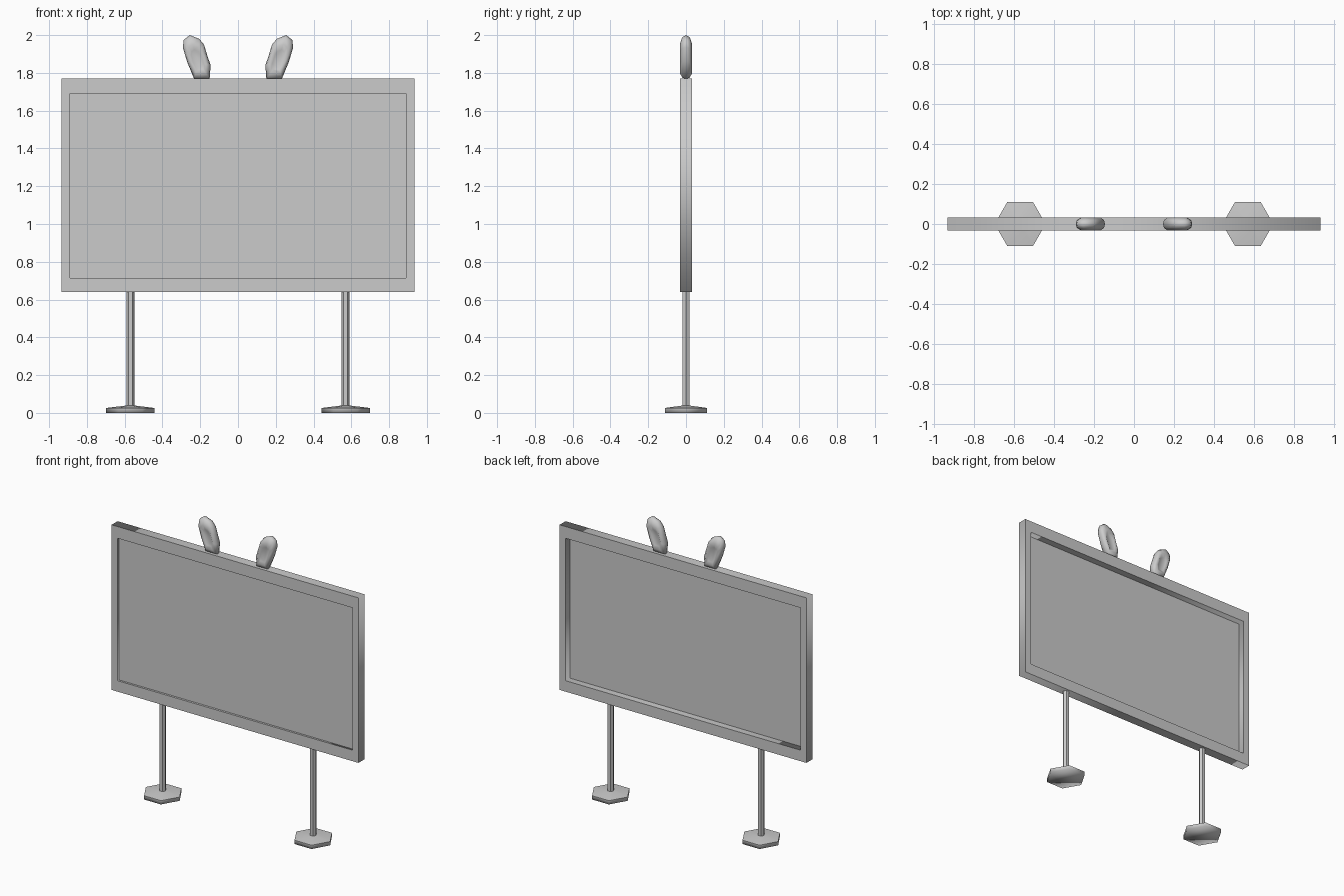
import bpy
import bmesh
import math
from mathutils import Vector

old = bpy.data.objects.get("Cube")
if old:
    bpy.data.objects.remove(old, do_unlink=True)

grey = bpy.data.materials.new("plain grey")
grey.use_nodes = True
GREY = (0.6, 0.6, 0.6, 1)
grey.diffuse_color = GREY
grey.node_tree.nodes["Principled BSDF"].inputs["Base Color"].default_value = GREY


def finish(bm, name):
    bmesh.ops.recalc_face_normals(bm, faces=bm.faces)
    mesh = bpy.data.meshes.new(name)
    bm.to_mesh(mesh)
    bm.free()
    mesh.materials.append(grey)
    obj = bpy.data.objects.new(name, mesh)
    bpy.context.collection.objects.link(obj)
    return obj


def bridge(bm, a, b):
    n = len(a)
    return [bm.faces.new((a[i], a[(i + 1) % n], b[(i + 1) % n], b[i])) for i in range(n)]


def rect(bm, half_x, low, high, y):
    corners = ((-half_x, low), (half_x, low), (half_x, high), (-half_x, high))
    return [bm.verts.new((x, y, z)) for x, z in corners]


def hexagon(bm, x, radius, z):
    angles = [math.radians(60 * i) for i in range(6)]
    return [bm.verts.new((x + radius * math.cos(a), radius * math.sin(a), z)) for a in angles]


# Billboard frame: flat front and back, softly shaded rim walls
DEPTH, SCREEN_Y = 0.0325, -0.018
bm = bmesh.new()
outer_f, outer_b = [rect(bm, 0.935, 0.64, 1.77, y) for y in (-DEPTH, DEPTH)]
inner_f, inner_b = [rect(bm, 0.89, 0.715, 1.69, y) for y in (-DEPTH, DEPTH)]
bridge(bm, outer_f, inner_f)
bridge(bm, outer_b, inner_b)
for face in bridge(bm, outer_f, outer_b) + bridge(bm, inner_f, inner_b):
    face.smooth = True
finish(bm, "frame")

# Thin display panel, set near the front and deep from the back
bm = bmesh.new()
panel_f, panel_b = [rect(bm, 0.89, 0.715, 1.69, y) for y in (SCREEN_Y, SCREEN_Y + 0.004)]
bm.faces.new(panel_f)
bm.faces.new(panel_b)
bridge(bm, panel_f, panel_b)
finish(bm, "display_panel")

# Ear outline as (x, z), listed for the +x side
OUTLINE = [(0.15, 1.768), (0.145, 1.84), (0.165, 1.9), (0.18, 1.95), (0.205, 1.98),
           (0.255, 2.0), (0.287, 1.975), (0.292, 1.935), (0.27, 1.86), (0.232, 1.768)]
CENTRE = Vector((0.212, 1.86))


def ear_ring(bm, sign, scale, y):
    points = [CENTRE + (Vector(p) - CENTRE) * scale for p in OUTLINE]
    return [bm.verts.new((sign * p.x, y, p.y)) for p in points]


for side, sign in (("left", 1), ("right", -1)):
    # Hexagonal post
    bm = bmesh.new()
    low, high = [hexagon(bm, sign * 0.57, 0.021, z) for z in (0.02, 0.645)]
    bridge(bm, low, high)
    bm.faces.new(low)
    bm.faces.new(high)
    finish(bm, side + "_post")

    # Hexagonal foot with a shallow sloping top
    bm = bmesh.new()
    sole = hexagon(bm, sign * 0.57, 0.128, 0)
    rim = hexagon(bm, sign * 0.57, 0.128, 0.026)
    collar = hexagon(bm, sign * 0.57, 0.03, 0.038)
    bm.faces.new(sole)
    bm.faces.new(collar)
    bridge(bm, sole, rim)
    bridge(bm, rim, collar)
    for face in bm.faces:
        face.smooth = True
    for edge in bm.edges:
        if all(v in rim for v in edge.verts):
            edge.smooth = False
    finish(bm, side + "_foot")

    # Rounded ear with a shallow hollow on both faces
    bm = bmesh.new()
    edge_ring = ear_ring(bm, sign, 1, 0)
    for facing in (-1, 1):
        shoulder = ear_ring(bm, sign, 0.93, facing * 0.019)
        crest = ear_ring(bm, sign, 0.66, facing * 0.033)
        hollow = ear_ring(bm, sign, 0.45, facing * 0.024)
        for a, b in ((edge_ring, shoulder), (shoulder, crest), (crest, hollow)):
            bridge(bm, a, b)
        bm.faces.new(hollow)
    for face in bm.faces:
        face.smooth = True
    finish(bm, side + "_ear")
